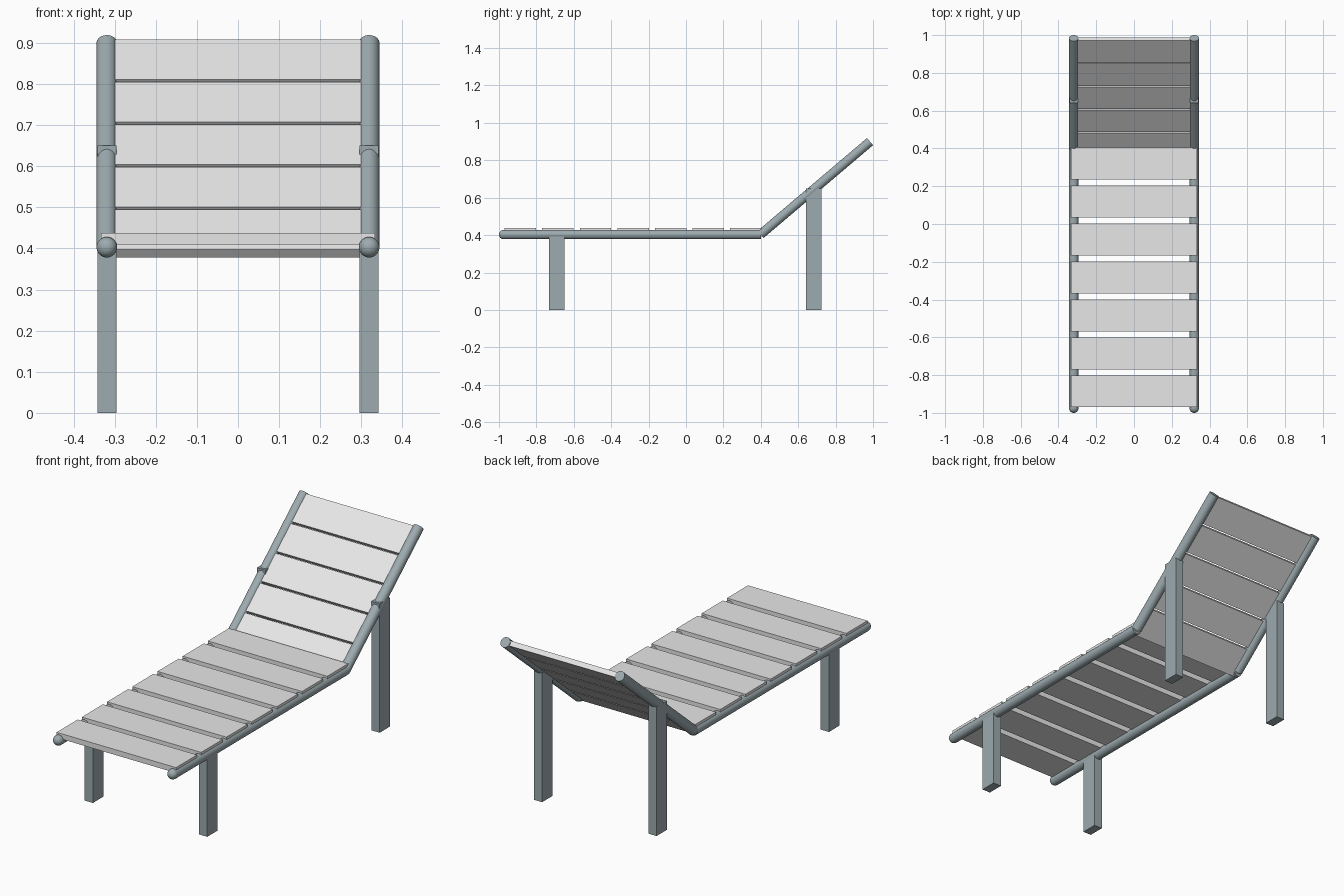
import bpy, math
from mathutils import Vector

if "Cube" in bpy.data.objects:
    bpy.data.objects.remove(bpy.data.objects["Cube"])

def material(name, rgb):
    m = bpy.data.materials.new(name)
    m.diffuse_color = (*rgb, 1)
    m.use_nodes = True
    m.node_tree.nodes["Principled BSDF"].inputs["Base Color"].default_value = m.diffuse_color
    return m

FRAME = material("blue_grey_frame", (0.335, 0.405, 0.43))
SLAT = material("light_grey_slat", (0.8, 0.8, 0.8))

def finish(name, mat, smooth=False):
    ob = bpy.context.object
    ob.name = name
    ob.data.materials.append(mat)
    if smooth:
        bpy.ops.object.shade_smooth_by_angle(angle=math.radians(40))
    return ob

def box(name, center, size, mat, tilt=0.0):
    bpy.ops.mesh.primitive_cube_add(size=1, location=center)
    bpy.context.object.scale = size
    bpy.ops.object.transform_apply(location=False, rotation=False, scale=True)
    bpy.context.object.rotation_euler = (tilt, 0, 0)
    return finish(name, mat)

def tube(name, a, b, radius):
    a, b = Vector(a), Vector(b)
    bpy.ops.mesh.primitive_cylinder_add(
        vertices=32, radius=radius, depth=(b - a).length, location=(a + b) / 2,
        rotation=(b - a).to_track_quat('Z', 'Y').to_euler())
    return finish(name, FRAME, True)

R, X = 0.025, 0.319                     # rail radius and offset from the middle
HINGE = Vector((0, 0.399, 0.404))       # start of the backrest axis
TOP = Vector((0, 0.984, 0.900))         # end of the backrest axis
along = (TOP - HINGE).normalized()
tilt = math.atan2(along.z, along.y)
normal = Vector((0, -along.z, along.y))
length = (TOP - HINGE).length

for side, label in ((-1, "left"), (1, "right")):
    x = side * X
    off = Vector((x, 0, 0))
    # seat rail with a rounded foot end
    tube(f"seat_rail_{label}", (x, -0.975, 0.403), (x, 0.4, 0.403), R)
    bpy.ops.mesh.primitive_uv_sphere_add(segments=32, ring_count=16, radius=R,
                                         location=(x, -0.975, 0.403))
    finish(f"rail_end_{label}", FRAME, True)
    # sloping backrest rail
    tube(f"back_rail_{label}", HINGE + off, TOP + off, R)
    # legs
    box(f"front_leg_{label}", (x, -0.692, 0.2), (0.046, 0.083, 0.4), FRAME)
    box(f"rear_leg_{label}", (x, 0.682, 0.325), (0.046, 0.083, 0.65), FRAME)

# seat slats
for i in range(7):
    box(f"seat_slat_{i + 1}", (0, -0.886 + 0.201 * i, 0.4235),
        (0.666, 0.168, 0.027), SLAT)

# backrest slats set between the sloping rails
for i in range(5):
    s = length - 0.005 - 0.075 - 0.16 * i
    box(f"back_slat_{i + 1}", HINGE + along * s + normal * 0.0025,
        (0.66, 0.15, 0.025), SLAT, tilt)
